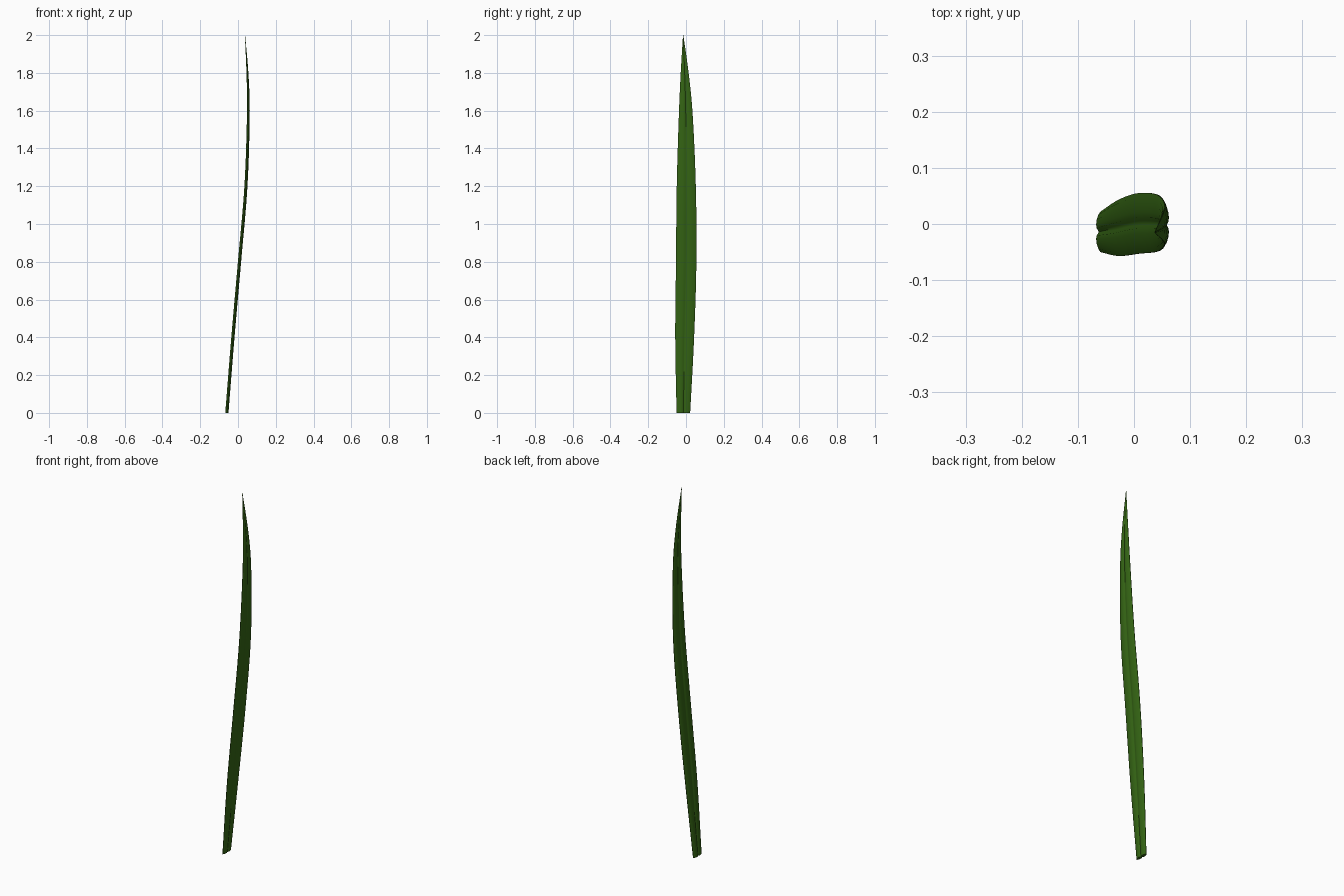
import bpy, bmesh

if "Cube" in bpy.data.objects:
    bpy.data.objects.remove(bpy.data.objects["Cube"])

# Stations up the blade: z, centre x, near edge y, far edge y, thickness
stations = [
    (0.0, -0.059, -0.050, 0.022, 1.0),
    (0.4, -0.027, -0.057, 0.043, 1.0),
    (0.8, 0.008, -0.053, 0.055, 1.0),
    (1.2, 0.042, -0.049, 0.052, 0.95),
    (1.6, 0.055, -0.037, 0.034, 0.85),
    (1.8, 0.050, -0.028, 0.014, 0.6),
    (2.0, 0.037, -0.016, -0.014, 0.08),
]
# Half section: position across (-1..1) and half thickness, grooved at the midrib
half = [(0.0, 0.004), (0.07, 0.005), (0.18, 0.0075), (0.35, 0.0085),
        (0.6, 0.0075), (0.85, 0.0045)]
front = [(-1.0, 0.001)] + [(-u, t) for u, t in half[:0:-1]] + half + [(1.0, 0.001)]
section = front + [(u, -t) for u, t in reversed(front)]


def spline(z):
    # smooth interpolation between stations
    i = max(k for k in range(len(stations) - 1) if stations[k][0] <= z)
    a, b = stations[i], stations[i + 1]
    h = b[0] - a[0]
    s = (z - a[0]) / h

    def slope(k, c):
        lo, hi = max(k - 1, 0), min(k + 1, len(stations) - 1)
        return (stations[hi][c] - stations[lo][c]) / (stations[hi][0] - stations[lo][0])

    return [(2*s**3 - 3*s**2 + 1) * a[c] + (s**3 - 2*s**2 + s) * h * slope(i, c)
            + (3*s**2 - 2*s**3) * b[c] + (s**3 - s**2) * h * slope(i + 1, c)
            for c in range(1, 5)]


# Loft the section along the blade
bm = bmesh.new()
rings = []
for k in range(31):
    z = 2.0 * k / 30
    x, y0, y1, t = spline(z)
    mid, w = (y0 + y1) / 2, (y1 - y0) / 2
    rings.append([bm.verts.new((x + v * t, mid + u * w, z)) for u, v in section])
n = len(section)
for a, b in zip(rings, rings[1:]):
    for i in range(n):
        j = (i + 1) % n
        bm.faces.new((a[i], a[j], b[j], b[i]))
bm.faces.new(rings[0])
bm.faces.new(rings[-1])
bmesh.ops.recalc_face_normals(bm, faces=bm.faces)
mesh = bpy.data.meshes.new("leaf_blade")
bm.to_mesh(mesh)
bm.free()
leaf = bpy.data.objects.new("leaf_blade", mesh)
bpy.context.collection.objects.link(leaf)

# Leaf green
green = bpy.data.materials.new("leaf_green")
green.diffuse_color = (0.035, 0.13, 0.007, 1)
green.use_nodes = True
green.node_tree.nodes["Principled BSDF"].inputs["Base Color"].default_value = green.diffuse_color
mesh.materials.append(green)

bpy.context.view_layer.objects.active = leaf
leaf.select_set(True)
bpy.ops.object.shade_smooth_by_angle(angle=0.6)
